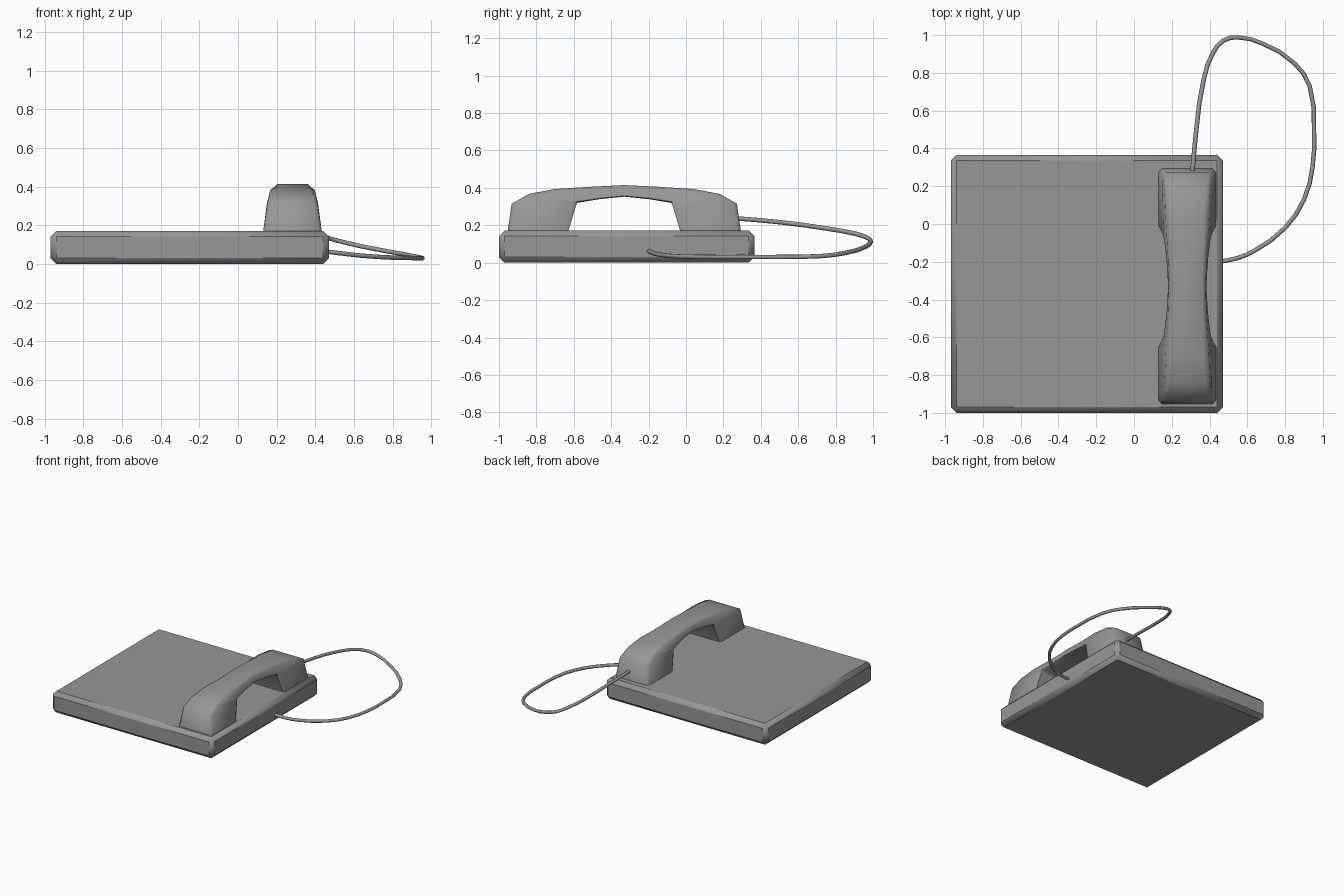
import bpy, bmesh

if "Cube" in bpy.data.objects:
    bpy.data.objects.remove(bpy.data.objects["Cube"])

# Dark grey plastic shared by all parts
grey = bpy.data.materials.new("dark_grey_plastic")
grey.diffuse_color = (0.31, 0.31, 0.31, 1)
grey.use_nodes = True
grey.node_tree.nodes["Principled BSDF"].inputs["Base Color"].default_value = grey.diffuse_color


def finish(obj, angle=0.9):
    obj.data.materials.clear()
    obj.data.materials.append(grey)
    bpy.ops.object.select_all(action='DESELECT')
    bpy.context.view_layer.objects.active = obj
    obj.select_set(True)
    bpy.ops.object.shade_smooth_by_angle(angle=angle)


def mesh_object(name, bm):
    bmesh.ops.recalc_face_normals(bm, faces=bm.faces[:])
    mesh = bpy.data.meshes.new(name)
    bm.to_mesh(mesh)
    bm.free()
    obj = bpy.data.objects.new(name, mesh)
    bpy.context.collection.objects.link(obj)
    return obj


# Flat square base with chamfered edges
bm = bmesh.new()
bmesh.ops.create_cube(bm, size=1)
for v in bm.verts:
    v.co.x = -0.25 + v.co.x * 1.44
    v.co.y = -0.3175 + v.co.y * 1.365
    v.co.z = 0.086 + v.co.z * 0.172
bmesh.ops.bevel(bm, geom=bm.edges[:], offset=0.03, segments=1, affect='EDGES')
finish(mesh_object("base", bm), 0.7)

# Handset: rings lofted from one foot over the grip to the other foot
CX, CY = 0.282, -0.33
# outer (dy, z), inner (dy, z), half widths: outer flat, shoulder, inner
half = [
    ((0.624, 0.166), (0.300, 0.166), 0.135, 0.152, 0.152),
    ((0.602, 0.315), (0.255, 0.315), 0.112, 0.130, 0.132),
    ((0.510, 0.368), (0.250, 0.320), 0.096, 0.120, 0.127),
    ((0.370, 0.394), (0.240, 0.322), 0.086, 0.114, 0.122),
    ((0.180, 0.406), (0.130, 0.340), 0.082, 0.103, 0.109),
]
middle = ((0.0, 0.415), (0.0, 0.353), 0.079, 0.097, 0.101)
stations = [(s, -1) for s in half] + [(middle, 1)] + [(s, 1) for s in reversed(half)]

bm = bmesh.new()
rings = []
for (outer, inner, flat, shoulder, under), side in stations:
    length = ((outer[0] - inner[0]) ** 2 + (outer[1] - inner[1]) ** 2) ** 0.5
    t = min(0.3, 0.02 / length)
    side_pts = [(flat, 0), (shoulder, t), (under, 0.93), (under - 0.012, 1)]
    ring = []
    for x, k in side_pts + [(-x, k) for x, k in reversed(side_pts)]:
        y = outer[0] + (inner[0] - outer[0]) * k
        z = outer[1] + (inner[1] - outer[1]) * k
        ring.append(bm.verts.new((CX + x, CY + side * y, z)))
    rings.append(ring)
for a, b in zip(rings, rings[1:]):
    for i in range(8):
        j = (i + 1) % 8
        bm.faces.new((a[i], a[j], b[j], b[i]))
bm.faces.new(rings[0])
bm.faces.new(rings[-1])
finish(mesh_object("handset", bm), 1.05)

# Cord looping from the handset end back to the side of the base
path = [
    (0.308, 0.26, 0.238), (0.33, 0.50, 0.217), (0.37, 0.77, 0.180),
    (0.42, 0.91, 0.154), (0.475, 0.972, 0.132), (0.55, 0.988, 0.112),
    (0.68, 0.955, 0.083), (0.85, 0.85, 0.052), (0.93, 0.73, 0.036),
    (0.953, 0.50, 0.031), (0.945, 0.30, 0.031), (0.90, 0.13, 0.031),
    (0.80, -0.02, 0.033), (0.64, -0.14, 0.043), (0.55, -0.18, 0.053),
    (0.45, -0.20, 0.065),
]
curve = bpy.data.curves.new("cord", 'CURVE')
curve.dimensions = '3D'
curve.resolution_u = 2
curve.bevel_depth = 0.012
curve.bevel_resolution = 2
curve.use_fill_caps = True
spline = curve.splines.new('BEZIER')
spline.bezier_points.add(len(path) - 1)
for point, co in zip(spline.bezier_points, path):
    point.co = co
    point.handle_left_type = point.handle_right_type = 'AUTO'
cord = bpy.data.objects.new("cord", curve)
bpy.context.collection.objects.link(cord)
bpy.ops.object.select_all(action='DESELECT')
bpy.context.view_layer.objects.active = cord
cord.select_set(True)
bpy.ops.object.convert(target='MESH')
finish(bpy.context.view_layer.objects.active)
